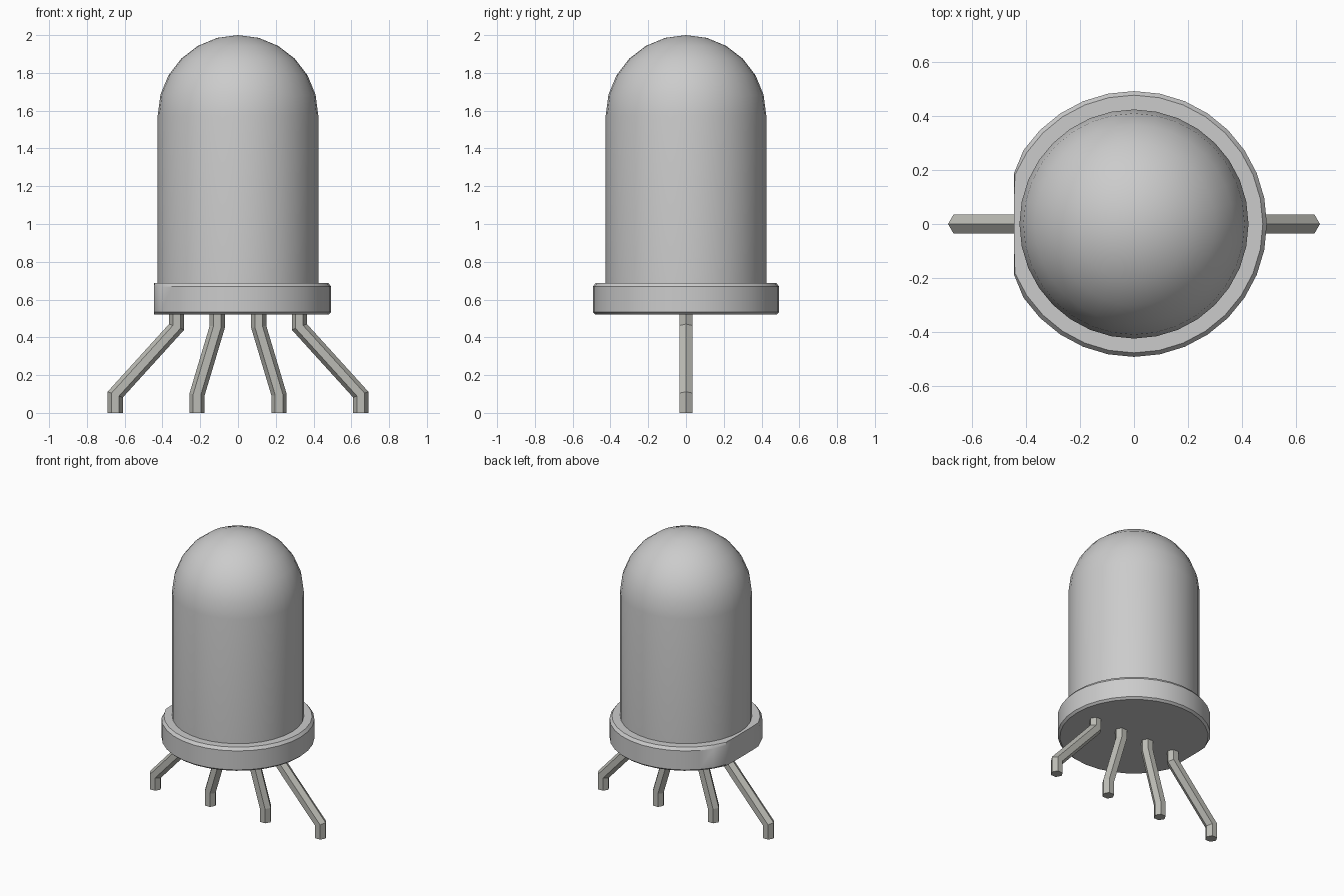
import bpy, bmesh
from math import sin, cos, pi, atan2, tan

if "Cube" in bpy.data.objects:
    bpy.data.objects.remove(bpy.data.objects["Cube"])

SEG = 32


def finish(bm, name, angle, mat=None):
    bmesh.ops.recalc_face_normals(bm, faces=bm.faces)
    me = bpy.data.meshes.new(name)
    bm.to_mesh(me)
    bm.free()
    ob = bpy.data.objects.new(name, me)
    bpy.context.collection.objects.link(ob)
    if mat:
        me.materials.append(mat)
    if angle:
        bpy.ops.object.select_all(action='DESELECT')
        ob.select_set(True)
        bpy.context.view_layer.objects.active = ob
        bpy.ops.object.shade_smooth_by_angle(angle=angle)
    return ob


def skin(bm, rings):
    # join successive rings with quads
    for a, b in zip(rings, rings[1:]):
        n = len(a)
        for i in range(n):
            bm.faces.new((a[i], a[(i + 1) % n], b[(i + 1) % n], b[i]))


# Lens: flange, straight wall and dome turned from one profile
R, DOME_Z, FLAT_X = 0.425, 1.575, -0.445
profile = [(0.478, 0.52), (0.493, 0.533), (0.493, 0.668), (0.478, 0.688), (R, 0.688)]
profile += [(R * cos(k * pi / 12), DOME_Z + R * sin(k * pi / 12)) for k in range(6)]
bm = bmesh.new()
rings = []
for r, z in profile:
    # the flange is flattened on the -x side
    rings.append([bm.verts.new((max(FLAT_X, r * cos(2 * pi * i / SEG)),
                                r * sin(2 * pi * i / SEG), z)) for i in range(SEG)])
skin(bm, rings)
bm.faces.new(rings[0])
tip = bm.verts.new((0, 0, DOME_Z + R))
for i in range(SEG):
    bm.faces.new((rings[-1][i], rings[-1][(i + 1) % SEG], tip))
finish(bm, "lens_and_flange", pi / 6)

# Leads: hexagonal wires with two mitred bends
metal = bpy.data.materials.new("lead_metal")
metal.diffuse_color = (0.5, 0.5, 0.46, 1)
metal.use_nodes = True
metal.node_tree.nodes["Principled BSDF"].inputs["Base Color"].default_value = metal.diffuse_color


def lead(name, x_foot, x_top, z_low=0.097, z_high=0.455):
    miter = tan(atan2(x_top - x_foot, z_high - z_low) / 2)
    path = [(x_foot, 0, 0), (x_foot, z_low, miter), (x_top, z_high, miter), (x_top, 0.525, 0)]
    bm = bmesh.new()
    rings = []
    for x, z, m in path:
        ring = []
        for i in range(6):
            dx, dy = 0.04 * cos(i * pi / 3), 0.04 * sin(i * pi / 3)
            ring.append(bm.verts.new((x + dx, dy, z - dx * m)))
        rings.append(ring)
    skin(bm, rings)
    bm.faces.new(rings[0])
    bm.faces.new(rings[-1])
    finish(bm, name, None, metal)


for side, s in (("left", -1), ("right", 1)):
    lead(f"outer_lead_{side}", s * 0.65, s * 0.325)
    lead(f"inner_lead_{side}", s * 0.217, s * 0.11)
